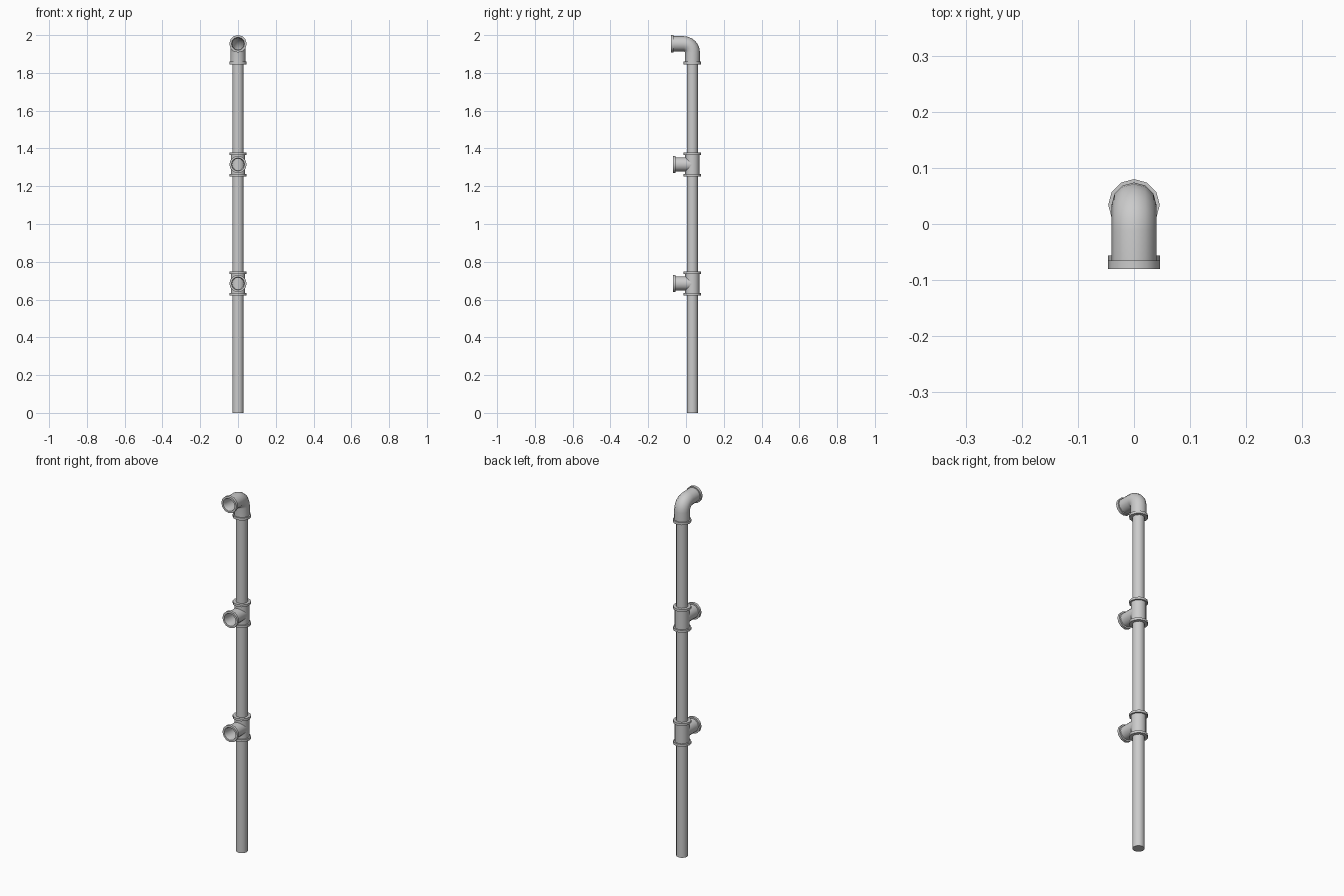
import bpy, bmesh, math
from mathutils import Vector

if "Cube" in bpy.data.objects:
    bpy.data.objects.remove(bpy.data.objects["Cube"])

SIDES = 12
PY = 0.034          # y of the riser axis
TOP = 1.954         # height of the top outlet axis


def sweep(name, rings, cap_start=False, cap_end=False):
    """Skin rings (y, z, tangent angle in the yz plane, radius); all lie on x = 0."""
    bm = bmesh.new()
    loops = []
    for y, z, a, r in rings:
        side = Vector((0, -math.sin(a), math.cos(a)))
        loop = []
        for i in range(SIDES):
            t = 2 * math.pi * i / SIDES
            loop.append(bm.verts.new(Vector((r * math.cos(t), y, z)) + side * r * math.sin(t)))
        loops.append(loop)
    for p, q in zip(loops, loops[1:]):
        for i in range(SIDES):
            j = (i + 1) % SIDES
            bm.faces.new((p[i], p[j], q[j], q[i]))
    if cap_start:
        bm.faces.new(loops[0])
    if cap_end:
        bm.faces.new(loops[-1])
    bmesh.ops.recalc_face_normals(bm, faces=bm.faces)
    mesh = bpy.data.meshes.new(name)
    bm.to_mesh(mesh)
    bm.free()
    ob = bpy.data.objects.new(name, mesh)
    bpy.context.collection.objects.link(ob)
    bpy.ops.object.select_all(action='DESELECT')
    ob.select_set(True)
    bpy.context.view_layer.objects.active = ob
    bpy.ops.object.shade_smooth_by_angle(angle=math.radians(40))
    return ob


UP, OUT = math.pi / 2, math.pi      # tangents: +z and -y


def up(profile):
    return [(PY, z, UP, r) for z, r in profile]


def out(z, profile):
    return [(y, z, OUT, r) for y, r in profile]


# Riser pipe
sweep("riser_pipe", up([(0, 0.03), (1.87, 0.03)]), True, True)

# Tee fittings: flanged sleeve plus hollow forward branch
for label, z in (("lower", 0.685), ("upper", 1.315)):
    sweep(label + "_tee_sleeve", up([
        (z - 0.064, 0.029), (z - 0.064, 0.046), (z - 0.051, 0.046), (z - 0.051, 0.038),
        (z + 0.051, 0.038), (z + 0.051, 0.046), (z + 0.064, 0.046), (z + 0.064, 0.029)]))
    sweep(label + "_tee_branch", out(z, [
        (PY, 0.0375), (-0.056, 0.0375), (-0.056, 0.046), (-0.07, 0.046),
        (-0.07, 0.035), (-0.058, 0.031), (0.01, 0.031)]))

# Top elbow: outer skin, flanged mouth, and bore back down to the pipe
BEND = 0.046
cy, cz = PY - BEND, TOP - BEND


def bend(r, steps=6):
    arc = []
    for i in range(steps + 1):
        a = math.pi / 2 * i / steps
        arc.append((cy + BEND * math.cos(a), cz + BEND * math.sin(a), UP + a, r))
    return arc


elbow = up([(1.845, 0.029), (1.845, 0.046), (1.859, 0.046), (1.859, 0.04)])
elbow += bend(0.04)
elbow += out(TOP, [(-0.065, 0.04), (-0.065, 0.046), (-0.08, 0.046),
                   (-0.08, 0.035), (-0.067, 0.031)])
elbow += bend(0.031)[::-1]
elbow += up([(1.862, 0.031)])
sweep("top_elbow", elbow)
